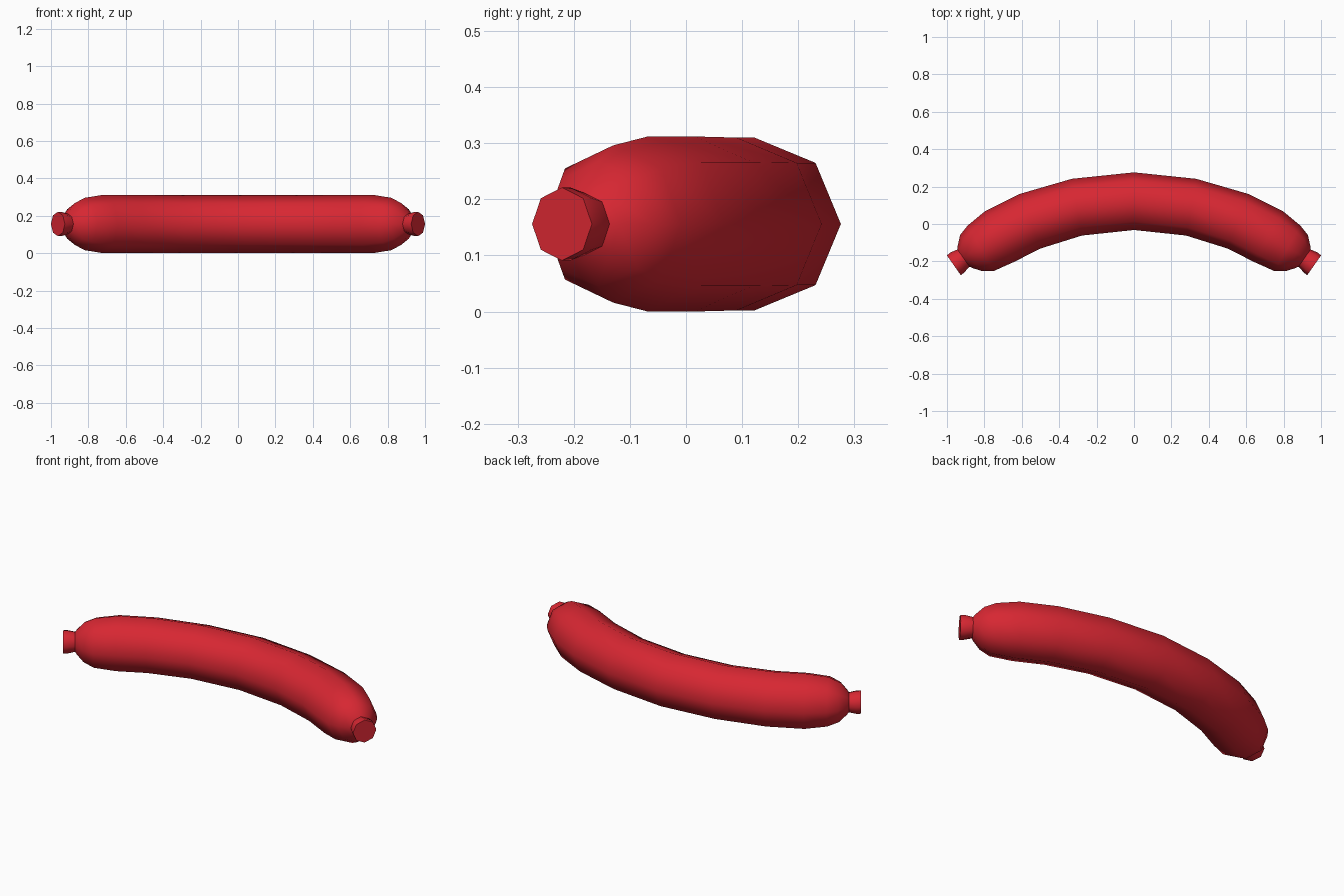
import bpy, bmesh
from math import sin, cos, radians, tau
from mathutils import Vector

cube = bpy.data.objects.get("Cube")
if cube:
    bpy.data.objects.remove(cube, do_unlink=True)

SIDES = 8
MID_Z = 0.156

# One red for the whole skin
red = bpy.data.materials.new("sausage_red")
red.use_nodes = True
color = (0.68, 0.02, 0.032, 1)
red.diffuse_color = color
red.node_tree.nodes["Principled BSDF"].inputs["Base Color"].default_value = color

# Half spine from the middle to the tip: x, y, bend in degrees, radius
spine = [
    (0.0, 0.122, 0, 0.154),
    (0.305, 0.09, 10, 0.154),
    (0.555, 0.015, 20.5, 0.156),
    (0.72, -0.068, 30, 0.156),
    (0.82, -0.13, 30, 0.14),
    (0.872, -0.155, 31, 0.112),
    (0.904, -0.177, 34, 0.07),
    (0.912, -0.182, 35, 0.056),
    (0.945, -0.206, 35, 0.065),
    (0.963, -0.221, 35, 0.065),
]
# Mirror the half spine to get the full one
full = [(-x, y, -a, r) for x, y, a, r in reversed(spine[1:])] + spine


def add_ring(bm, x, y, bend, radius):
    a = radians(bend)
    outward = Vector((sin(a), cos(a), 0))
    center = Vector((x, y, MID_Z))
    angles = [tau * i / SIDES for i in range(SIDES)]
    return [bm.verts.new(center + radius * (outward * cos(t) + Vector((0, 0, sin(t)))))
            for t in angles]


# Loft the curved body with a tied nub at each end
bm = bmesh.new()
rings = [add_ring(bm, *section) for section in full]
for a, b in zip(rings, rings[1:]):
    for i in range(SIDES):
        j = (i + 1) % SIDES
        bm.faces.new((a[i], a[j], b[j], b[i]))
bm.faces.new(rings[0])
bm.faces.new(rings[-1])
bmesh.ops.recalc_face_normals(bm, faces=bm.faces)

mesh = bpy.data.meshes.new("sausage")
bm.to_mesh(mesh)
bm.free()
mesh.materials.append(red)
sausage = bpy.data.objects.new("sausage", mesh)
bpy.context.collection.objects.link(sausage)

# Smooth skin, crisp nub ends
bpy.ops.object.select_all(action='DESELECT')
sausage.select_set(True)
bpy.context.view_layer.objects.active = sausage
bpy.ops.object.shade_smooth_by_angle(angle=radians(60))
